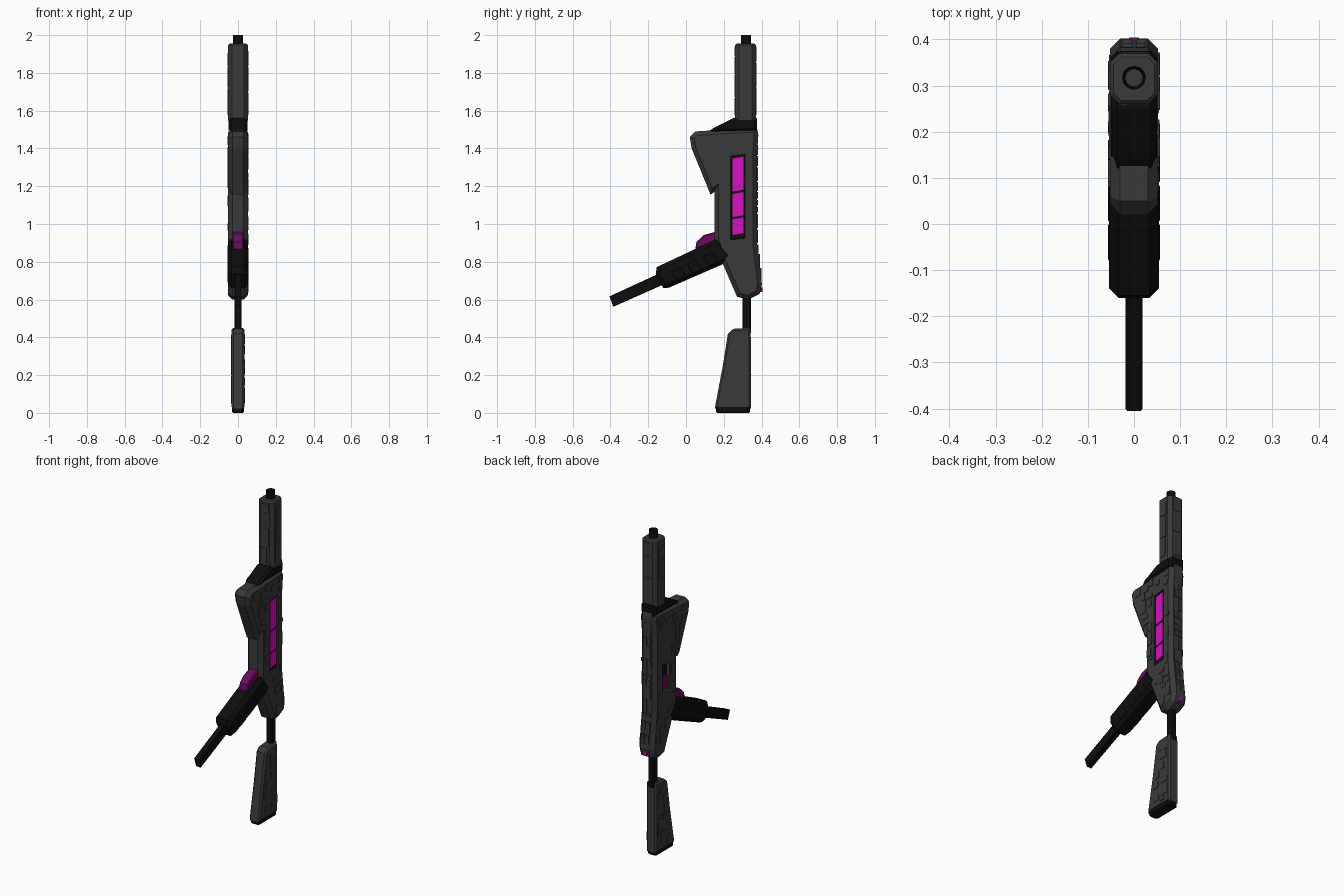
import bpy, bmesh, math, random
from mathutils import Vector, Matrix

if "Cube" in bpy.data.objects:
    bpy.data.objects.remove(bpy.data.objects["Cube"])

random.seed(4)


def mat(name, r, g, b):
    m = bpy.data.materials.new(name)
    m.diffuse_color = (r, g, b, 1)
    m.use_nodes = True
    m.node_tree.nodes["Principled BSDF"].inputs["Base Color"].default_value = m.diffuse_color
    return m


GREY = mat("dark_grey", .042, .042, .042)
BLACK = mat("black", .004, .004, .004)
GLOW = mat("magenta", .68, .005, .54)
DEEP = mat("deep_magenta", .14, .004, .11)


def finish(bm, name, material):
    bmesh.ops.recalc_face_normals(bm, faces=bm.faces)
    me = bpy.data.meshes.new(name)
    bm.to_mesh(me)
    bm.free()
    me.materials.append(material)
    ob = bpy.data.objects.new(name, me)
    bpy.context.collection.objects.link(ob)
    return ob


def inset(pts, d):
    """Mitred inward offset of a counter-clockwise outline."""
    out = []
    for i, p in enumerate(pts):
        a, p, c = Vector(pts[i - 1]), Vector(p), Vector(pts[(i + 1) % len(pts)])
        e, f = (p - a).normalized(), (c - p).normalized()
        n, m = Vector((-e.y, e.x)), Vector((-f.y, f.x))
        out.append(tuple(p + (n + m) * d / (1 + n.dot(m))))
    return out


def slab(name, pts, lo, hi, bev, material, axis='X'):
    """Outline extruded along an axis with chamfered rims ((y,z) for X, (x,y) for Z)."""
    if sum(p[0] * q[1] - q[0] * p[1] for p, q in zip(pts, pts[1:] + pts[:1])) < 0:
        pts = pts[::-1]
    small = inset(pts, bev)
    bm = bmesh.new()
    rings = []
    for h, ring in ((lo, small), (lo + bev, pts), (hi - bev, pts), (hi, small)):
        rings.append([bm.verts.new((h, u, v) if axis == 'X' else (u, v, h)) for u, v in ring])
    n = len(pts)
    for r, s in zip(rings, rings[1:]):
        for i in range(n):
            j = (i + 1) % n
            bm.faces.new((r[i], r[j], s[j], s[i]))
    bm.faces.new(rings[0])
    bm.faces.new(rings[-1])
    return finish(bm, name, material)


def rect(y0, y1, z0, z1, slant=0):
    return [(y0, z0), (y1, z0 + slant), (y1, z1 + slant), (y0, z1)]


def octagon(cy, rx, ry, c):
    return [(rx, cy - ry + c), (rx, cy + ry - c), (rx - c, cy + ry), (-rx + c, cy + ry),
            (-rx, cy + ry - c), (-rx, cy - ry + c), (-rx + c, cy - ry), (rx - c, cy - ry)]


def cut(target, pts, lo, hi):
    cutter = slab("pocket_cutter", pts, lo, hi, .0005, BLACK)
    cutter.hide_render = True
    mod = target.modifiers.new("pocket", 'BOOLEAN')
    mod.operation, mod.object = 'DIFFERENCE', cutter
    bpy.context.view_layer.objects.active = target
    bpy.ops.object.modifier_apply(modifier=mod.name)
    bpy.data.objects.remove(cutter)


def inside(p, poly):
    hit = False
    for (a, b), (c, d) in zip(poly, poly[1:] + poly[:1]):
        if (b > p[1]) != (d > p[1]) and p[0] < a + (p[1] - b) * (c - a) / (d - b):
            hit = not hit
    return hit


def box(bm, centre, size):
    m = Matrix.Translation(centre) @ Matrix.Diagonal((*size, 1))
    bmesh.ops.create_cube(bm, size=1, matrix=m)


def side_plates(name, poly, x, margin, count, keepout):
    """Scattered thin, non-overlapping armour plates on both flat sides of a slab."""
    bm = bmesh.new()
    ys, zs = [p[0] for p in poly], [p[1] for p in poly]
    for s in (-1, 1):
        placed = []
        for _ in range(count):
            w, h = random.uniform(.02, .06), random.uniform(.02, .08)
            y, z = random.uniform(min(ys), max(ys)), random.uniform(min(zs), max(zs))
            corners = [(y + a * (w / 2 + margin), z + b * (h / 2 + margin))
                       for a in (-1, 1) for b in (-1, 1)]
            clash = any(abs(y - Y) < (w + W) / 2 + .003 and abs(z - Z) < (h + H) / 2 + .003
                        for Y, Z, W, H in placed + keepout)
            if not clash and all(inside(c, poly) for c in corners):
                placed.append((y, z, w, h))
                box(bm, (s * x, y, z), (random.uniform(.004, .009), w, h))
    return finish(bm, name, GREY)


# Receiver body with flared front
body_outline = [(.27, .615), (.33, .60), (.39, .63), (.402, .68), (.376, .90), (.376, 1.38),
                (.383, 1.47), (.375, 1.51), (.05, 1.49), (.02, 1.46), (.03, 1.40),
                (.13, 1.155), (.15, 1.17), (.15, .92), (.19, .80)]
body = slab("body", body_outline, -.052, .052, .022, GREY)
cut(body, rect(.235, .313, .915, 1.36, .01), .044, .08)
cut(body, rect(.235, .305, 1.0, 1.17), -.08, -.030)
side_plates("body_plates", body_outline, .052, .018, 700,
            [(.274, 1.14, .09, .48)])

# Right side window: black bed and three glowing cells
slab("window_frame", rect(.236, .312, .916, 1.359, .01), .036, .046, .001, BLACK)
for i, (a, b) in enumerate(((.94, 1.026), (1.035, 1.16), (1.17, 1.348))):
    slab(f"window_cell_{i}", rect(.245, .305, a, b, .01), .040, .051, .001, GLOW)

# Left side ejection slot
slab("slot_bed", rect(.236, .304, 1.001, 1.169), -.034, -.028, .001, BLACK)
slab("slot_block", rect(.240, .300, 1.005, 1.085), -.046, -.030, .002, DEEP)

# Rear spine plates and indicator light
bm = bmesh.new()
z = .70
while z < 1.46:
    h = random.uniform(.03, .09)
    mid = z + h / 2
    y = .376 + max(0, (.90 - mid)) * .118
    for s in (-1, 1):
        if random.random() < .75:
            box(bm, (s * .015, y, mid), (random.uniform(.018, .027), .009, h - .006))
    z += h
finish(bm, "spine_plates", GREY)
slab("rear_light", rect(.385, .404, .64, .665), -.012, .012, .003, GLOW)

# Collar between body and barrel
slab("collar", [(.12, 1.49), (.14, 1.505), (.25, 1.56), (.375, 1.56), (.375, 1.49)],
     -.05, .05, .014, BLACK)

# Barrel shroud with panel strips
slab("barrel_shroud", octagon(.315, .052, .055, .020), 1.54, 1.955, .008, GREY, 'Z')
bm = bmesh.new()
for k in range(4):
    z = 1.575
    while z < 1.9:
        h = min(random.uniform(.05, .15), 1.94 - z)
        off = random.uniform(-.008, .008)
        if k < 2:
            box(bm, ((2 * k - 1) * .052, .315 + off, z + h / 2), (.006, .045, h - .006))
        else:
            box(bm, (off, .315 + (2 * k - 5) * .055, z + h / 2), (.045, .005, h - .006))
        z += h
finish(bm, "barrel_plates", GREY)

# Muzzle with bore
bm = bmesh.new()
bmesh.ops.create_cone(bm, cap_ends=True, segments=12, radius1=.026, radius2=.026, depth=.10,
                      matrix=Matrix.Translation((0, .317, 1.95)))
bm.faces.ensure_lookup_table()
top = max(bm.faces, key=lambda f: f.calc_center_median().z)
bmesh.ops.inset_region(bm, faces=[top], thickness=.009)
for v in top.verts:
    v.co.z -= .06
finish(bm, "muzzle", BLACK)

# Slanted grip and its handle rod
slab("grip", [(.17, .925), (.15, .915), (-.155, .772), (-.16, .735), (-.12, .66), (-.09, .663),
              (.19, .785), (.25, .83)], -.054, .054, .020, BLACK)
slab("grip_rod", [(-.405, .617), (-.385, .562), (-.10, .688), (-.12, .748)],
     -.018, .018, .003, BLACK)
for s in (-1, 1):
    for i in range(3):
        t = i * .085
        slab(f"grip_rib_{i}_{s}", [(-.08 + t, .75 + t * .45), (-.05 + t, .70 + t * .45),
             (.0 + t, .722 + t * .45), (-.03 + t, .772 + t * .45)],
             s * .053 - .003, s * .053 + .003, .002, BLACK)

# Trigger guard block
slab("trigger_block", [(.05, .868), (.055, .905), (.095, .942), (.15, .957), (.17, .957), (.17, .90)],
     -.03, .03, .006, DEEP)

# Stock: strut, shoulder piece and butt pad
slab("stock_strut", octagon(.322, .018, .023, .006), .42, .63, .001, BLACK, 'Z')
stock_outline = [(.152, .022), (.343, .022), (.343, .40), (.338, .45), (.25, .445), (.222, .42),
                 (.195, .25)]
slab("stock", stock_outline, -.034, .034, .010, GREY)
side_plates("stock_plates", stock_outline, .034, .010, 150, [])
slab("butt_pad", octagon(.248, .032, .09, .012), 0, .04, .006, BLACK, 'Z')
